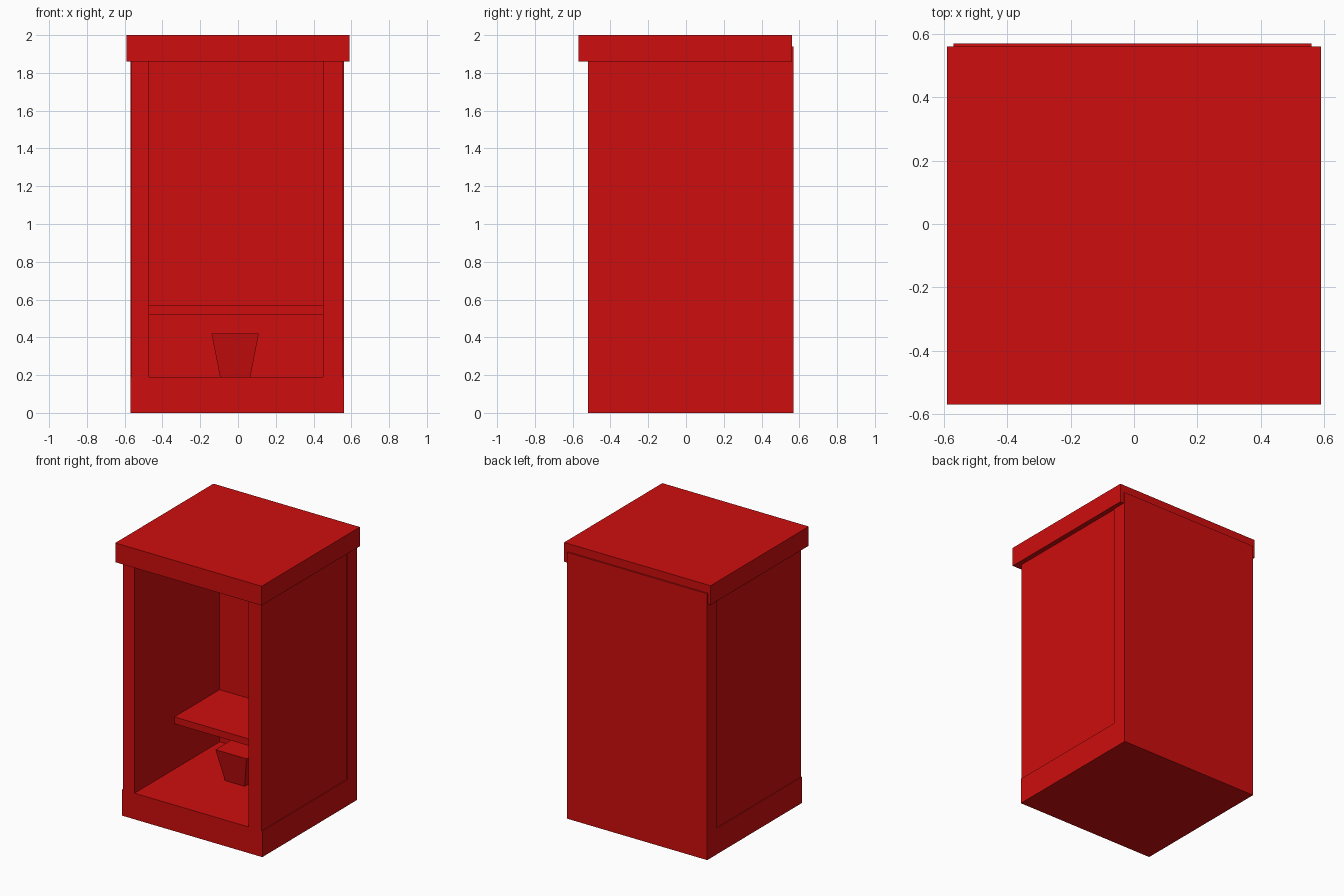
import bpy
import bmesh

if "Cube" in bpy.data.objects:
    bpy.data.objects.remove(bpy.data.objects["Cube"], do_unlink=True)

# Single flat colour
RED = (0.62, 0.004, 0.004, 1.0)
red = bpy.data.materials.new("red paint")
red.use_nodes = True
red.diffuse_color = RED
red.node_tree.nodes["Principled BSDF"].inputs["Base Color"].default_value = RED


def box(name, x, y, z, inset=0.0):
    """Box from (min, max) ranges; inset narrows its bottom on all sides."""
    bm = bmesh.new()
    bmesh.ops.create_cube(bm, size=1)
    for v in bm.verts:
        low = v.co.z < 0
        shift = inset if low else 0.0
        v.co.x = x[0] + shift if v.co.x < 0 else x[1] - shift
        v.co.y = y[0] + shift if v.co.y < 0 else y[1] - shift
        v.co.z = z[0] if low else z[1]
    mesh = bpy.data.meshes.new(name)
    bm.to_mesh(mesh)
    bm.free()
    mesh.materials.append(red)
    obj = bpy.data.objects.new(name, mesh)
    bpy.context.collection.objects.link(obj)
    return obj


def carve(target, cutter):
    """Subtract the cutter, then discard it."""
    cutter.hide_render = True
    mod = target.modifiers.new("carve", "BOOLEAN")
    mod.operation = "DIFFERENCE"
    mod.solver = "EXACT"
    mod.object = cutter
    bpy.context.view_layer.objects.active = target
    bpy.ops.object.modifier_apply(modifier=mod.name)
    bpy.data.objects.remove(cutter, do_unlink=True)


FLOOR, BACK = 0.19, 0.46
LEFT, RIGHT = 0.56, -0.57
INNER = (-0.47, 0.45)
RECESS = 0.006

# Booth body: base, back and side walls carved from one block
body = box("booth_body", (RIGHT, LEFT), (-0.52, 0.57), (0, 1.94))
open_y, open_z = (-1, BACK), (FLOOR, 2.2)
carve(body, box("cavity_cutter", INNER, open_y, open_z))

# Shallow recesses on the outer side walls
carve(body, box("left_recess_cutter", (LEFT - RECESS, 1), open_y, open_z))
carve(body, box("right_recess_cutter", (-1, RIGHT + RECESS), open_y, open_z))

# Overhanging flat roof
box("roof", (-0.59, 0.59), (-0.57, 0.56), (1.86, 2.0))

# Interior shelf and tapered stool
box("shelf", INNER, (-0.06, BACK), (0.52, 0.57))
box("stool", (-0.14, 0.11), (-0.06, 0.19), (FLOOR, 0.42), inset=0.045)
